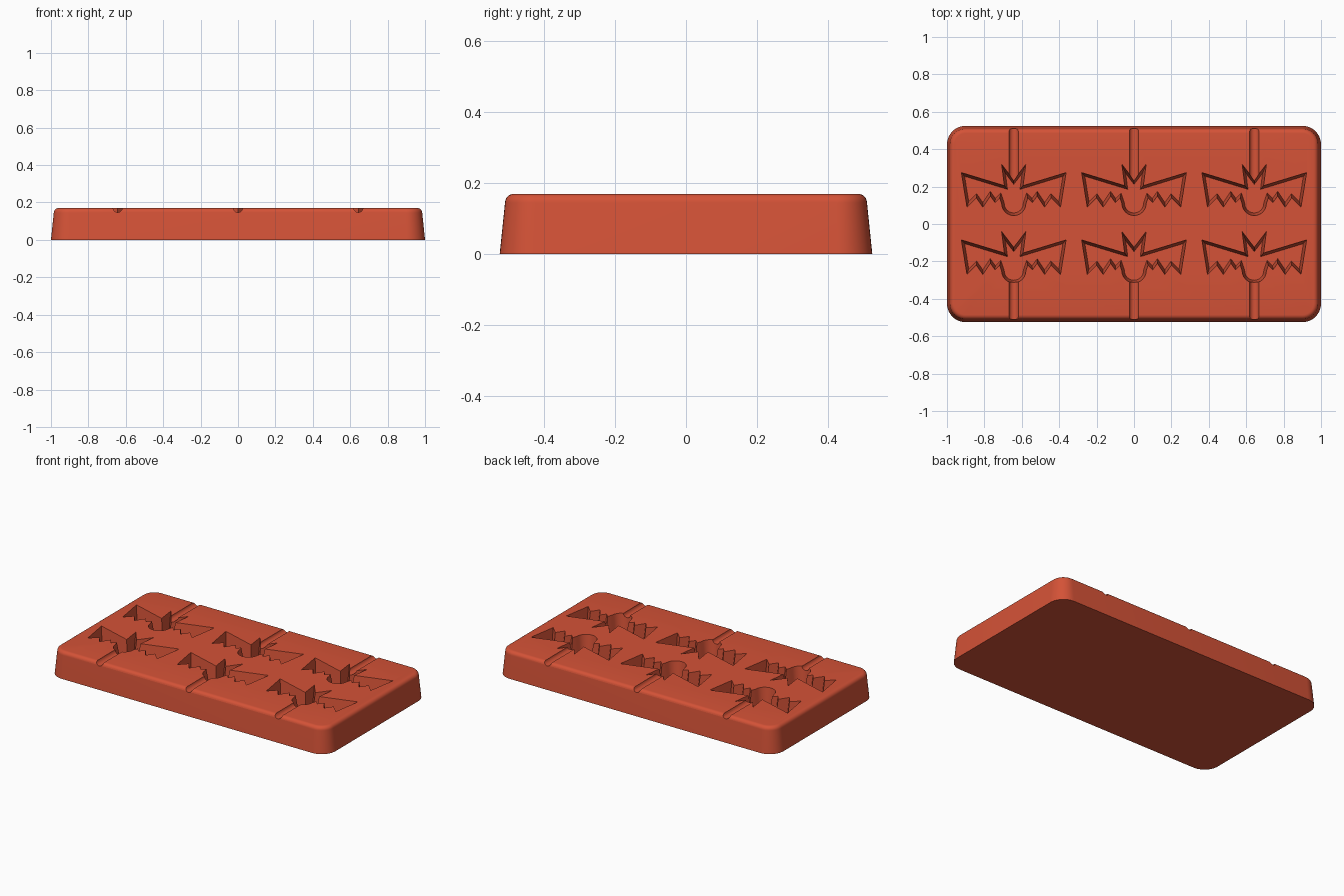
import bpy, bmesh, math
from mathutils import Vector

cube = bpy.data.objects.get("Cube")
if cube:
    bpy.data.objects.remove(cube, do_unlink=True)

HEIGHT = 0.17
COLUMNS = (-0.643, 0, 0.643)
ROWS = (0, -0.36)

red = bpy.data.materials.new("terracotta red")
red.use_nodes = True
colour = (0.66, 0.085, 0.038, 1)
red.diffuse_color = colour
red.node_tree.nodes["Principled BSDF"].inputs["Base Color"].default_value = colour


def loft(bm, rings):
    """Skin a stack of equal-length point rings and cap both ends."""
    loops = [[bm.verts.new(p) for p in ring] for ring in rings]
    for a, b in zip(loops, loops[1:]):
        for i in range(len(a)):
            j = (i + 1) % len(a)
            bm.faces.new((a[i], a[j], b[j], b[i]))
    bm.faces.new(loops[0][::-1])
    bm.faces.new(loops[-1])


def finish(bm, name):
    bmesh.ops.recalc_face_normals(bm, faces=bm.faces)
    mesh = bpy.data.meshes.new(name)
    bm.to_mesh(mesh)
    bm.free()
    obj = bpy.data.objects.new(name, mesh)
    mesh.materials.append(red)
    bpy.context.collection.objects.link(obj)
    return obj


def rounded_rect(inset, z, radius=0.1, steps=10):
    hx, hy, r = 1 - inset, 0.525 - inset, radius - inset
    ring = []
    for q, (sx, sy) in enumerate(((1, 1), (-1, 1), (-1, -1), (1, -1))):
        for k in range(steps + 1):
            a = math.pi / 2 * (q + k / steps)
            ring.append((sx * (hx - r) + r * math.cos(a),
                         sy * (hy - r) + r * math.sin(a), z))
    return ring


def inset_outline(points, d):
    """Move every edge of a counter-clockwise outline inward by d."""
    out = []
    for i, p in enumerate(points):
        e1 = (p - points[i - 1]).normalized()
        e2 = (points[(i + 1) % len(points)] - p).normalized()
        n1, n2 = Vector((-e1.y, e1.x)), Vector((-e2.y, e2.x))
        out.append(p + (n1 + n2) * d / max(1 + n1.dot(n2), 0.08))
    return out


# Tapered slab with a rounded upper rim
bm = bmesh.new()
rim = 0.025
rings = [rounded_rect(0, 0), rounded_rect(0.015, HEIGHT - rim)]
for k in range(1, 7):
    a = math.pi / 2 * k / 6
    rings.append(rounded_rect(0.015 + rim * (1 - math.cos(a)),
                              HEIGHT - rim + rim * math.sin(a)))
loft(bm, rings)
mould = finish(bm, "mould_tray")

# Bat outline: right half from chin to ear notch, then mirrored
half = [Vector((0.065 * math.sin(a), 0.11 - 0.065 * math.cos(a)))
        for a in (math.pi / 2 * k / 6 for k in range(7))]
half += [Vector(p) for p in (
    (0.075, 0.14), (0.1, 0.115), (0.125, 0.15), (0.165, 0.09), (0.2, 0.14),
    (0.25, 0.09), (0.28, 0.275), (0.05, 0.205), (0.065, 0.32), (0, 0.235))]
bat = half + [Vector((-p.x, p.y)) for p in reversed(half[1:-1])]
floor = inset_outline(bat, 0.014)
lip = inset_outline(bat, -0.002)

# Six bat-shaped cavities
bm = bmesh.new()
for x in COLUMNS:
    for y in ROWS:
        loft(bm, [[(p.x + x, p.y + y, z) for p in ring]
                  for ring, z in ((floor, 0.05), (bat, HEIGHT), (lip, HEIGHT + 0.02))])
cavities = finish(bm, "bat_cavity_cutter")

# Half-round pouring channels from each cavity to the nearest long edge
bm = bmesh.new()
for x in COLUMNS:
    for y0, y1 in ((0.19, 0.6), (-0.6, -0.27)):
        loft(bm, [[(x + 0.025 * math.cos(a), y, HEIGHT + 0.002 + 0.025 * math.sin(a))
                   for a in (math.tau * k / 20 for k in range(20))] for y in (y0, y1)])
channels = finish(bm, "channel_cutter")

bpy.context.view_layer.objects.active = mould
for cutter in (cavities, channels):
    cutter.hide_render = True
    mod = mould.modifiers.new(cutter.name, "BOOLEAN")
    mod.operation = "DIFFERENCE"
    mod.solver = "EXACT"
    mod.object = cutter
    bpy.ops.object.modifier_apply(modifier=mod.name)
    bpy.data.objects.remove(cutter, do_unlink=True)

bpy.ops.object.select_all(action="DESELECT")
mould.select_set(True)
bpy.ops.object.shade_smooth_by_angle(angle=math.radians(30))
